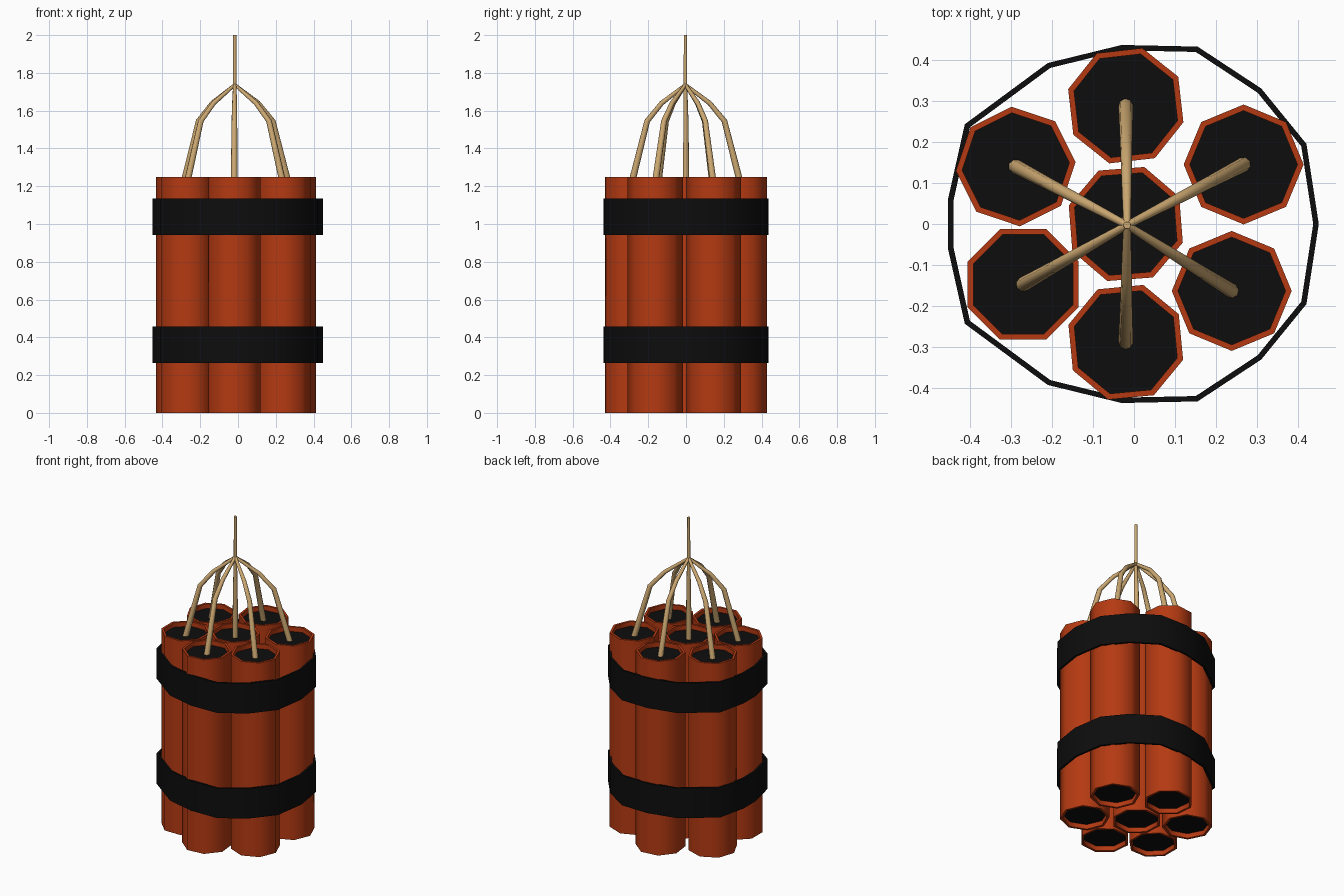
import bpy, bmesh, math
from mathutils import Vector, Matrix

if "Cube" in bpy.data.objects:
    bpy.data.objects.remove(bpy.data.objects["Cube"])


def mat(name, c):
    m = bpy.data.materials.new(name)
    m.diffuse_color = (*c, 1)
    m.use_nodes = True
    m.node_tree.nodes["Principled BSDF"].inputs["Base Color"].default_value = m.diffuse_color
    return m


RED = mat("red_casing", (0.46, 0.042, 0.006))
BLACK = mat("black", (0.004, 0.004, 0.004))
TAN = mat("tan_cord", (0.60, 0.39, 0.165))


def add(name, bm, mats, smooth=True):
    bmesh.ops.recalc_face_normals(bm, faces=bm.faces)
    me = bpy.data.meshes.new(name)
    bm.to_mesh(me)
    bm.free()
    ob = bpy.data.objects.new(name, me)
    bpy.context.collection.objects.link(ob)
    for m in mats:
        me.materials.append(m)
    if smooth:
        bpy.ops.object.select_all(action='DESELECT')
        ob.select_set(True)
        bpy.context.view_layer.objects.active = ob
        bpy.ops.object.shade_smooth_by_angle(angle=math.radians(60))
    return ob


# Eight-sided tubes with a recessed black disc at both ends
HEIGHT, RECESS = 1.25, 0.03


def tube(name, x, y, turn):
    bm = bmesh.new()
    pose = Matrix.Translation((x, y, HEIGHT / 2)) @ Matrix.Rotation(math.radians(turn), 4, 'Z')
    bmesh.ops.create_cone(bm, cap_ends=True, segments=8, radius1=0.146,
                          radius2=0.146, depth=HEIGHT, matrix=pose)
    caps = [f for f in bm.faces if len(f.verts) == 8]
    bmesh.ops.inset_individual(bm, faces=caps, thickness=0.015)
    for cap in caps:
        push = -RECESS * cap.normal.normalized()
        new = bmesh.ops.extrude_discrete_faces(bm, faces=[cap])["faces"][0]
        bmesh.ops.translate(bm, verts=new.verts, vec=push)
        new.material_index = 1
    add(name, bm, [RED, BLACK])


# x, y, rotation: the middle tube first
TUBES = [(-0.02, 0.0, 27), (-0.02, 0.288, 29), (-0.02, -0.288, 28),
         (-0.288, 0.14, 4), (-0.27, -0.147, 22.5),
         (0.267, 0.145, 0), (0.238, -0.163, 0)]
for i, (x, y, turn) in enumerate(TUBES):
    tube(f"tube_{i + 1}", x, y, turn)

# Flat straps wrapped around the bundle, outline mirrored front to back
half = [(0.45, 0), (0.42, 0.195), (0.31, 0.33), (0.155, 0.432), (-0.03, 0.436),
        (-0.21, 0.392), (-0.412, 0.243), (-0.453, 0.06)]
outline = half + [(x, -y) for x, y in reversed(half[1:])]


def strap(name, z0, z1):
    bm = bmesh.new()
    rings = []
    for s, z in ((1, z0), (1, z1), (0.97, z1), (0.97, z0)):
        rings.append([bm.verts.new((x * s, y * s, z)) for x, y in outline])
    n = len(outline)
    for k in range(4):
        a, b = rings[k], rings[(k + 1) % 4]
        for i in range(n):
            j = (i + 1) % n
            bm.faces.new((a[i], a[j], b[j], b[i]))
    add(name, bm, [BLACK])


strap("lower_strap", 0.265, 0.457)
strap("upper_strap", 0.942, 1.135)


# Tapering cords that meet above the bundle
def cord(name, points):
    sides = 8
    bm = bmesh.new()
    pts = [Vector(p[:3]) for p in points]
    rings = []
    for i, p in enumerate(pts):
        d = (pts[min(i + 1, len(pts) - 1)] - pts[max(i - 1, 0)]).normalized()
        u = d.cross(Vector((pts[0].y - 0.011, 0.013 - pts[0].x, 0.001))).normalized()
        v = d.cross(u)
        r = points[i][3]
        rings.append([bm.verts.new(p + r * (math.cos(t) * u + math.sin(t) * v))
                      for t in (math.tau * k / sides for k in range(sides))])
    for a, b in zip(rings, rings[1:]):
        for k in range(sides):
            j = (k + 1) % sides
            bm.faces.new((a[k], a[j], b[j], b[k]))
    bm.faces.new(rings[0])
    bm.faces.new(rings[-1])
    add(name, bm, [TAN])


HUB = Vector((-0.017, -0.003))
PROFILE = [(1.0, 1.215, 0.018), (0.71, 1.545, 0.015), (0.44, 1.64, 0.013), (0, 1.737, 0.009)]
for i, (x, y, _) in enumerate(TUBES[1:]):
    arm = Vector((x, y)) - HUB
    cord(f"side_cord_{i + 1}", [(*(HUB + arm * f), z, r) for f, z, r in PROFILE])
cord("main_cord", [(-0.02, 0, 1.215, 0.018), (-0.019, 0, 1.54, 0.014),
                   (-0.017, -0.003, 1.737, 0.01), (-0.017, -0.003, 2.0, 0.009)])
